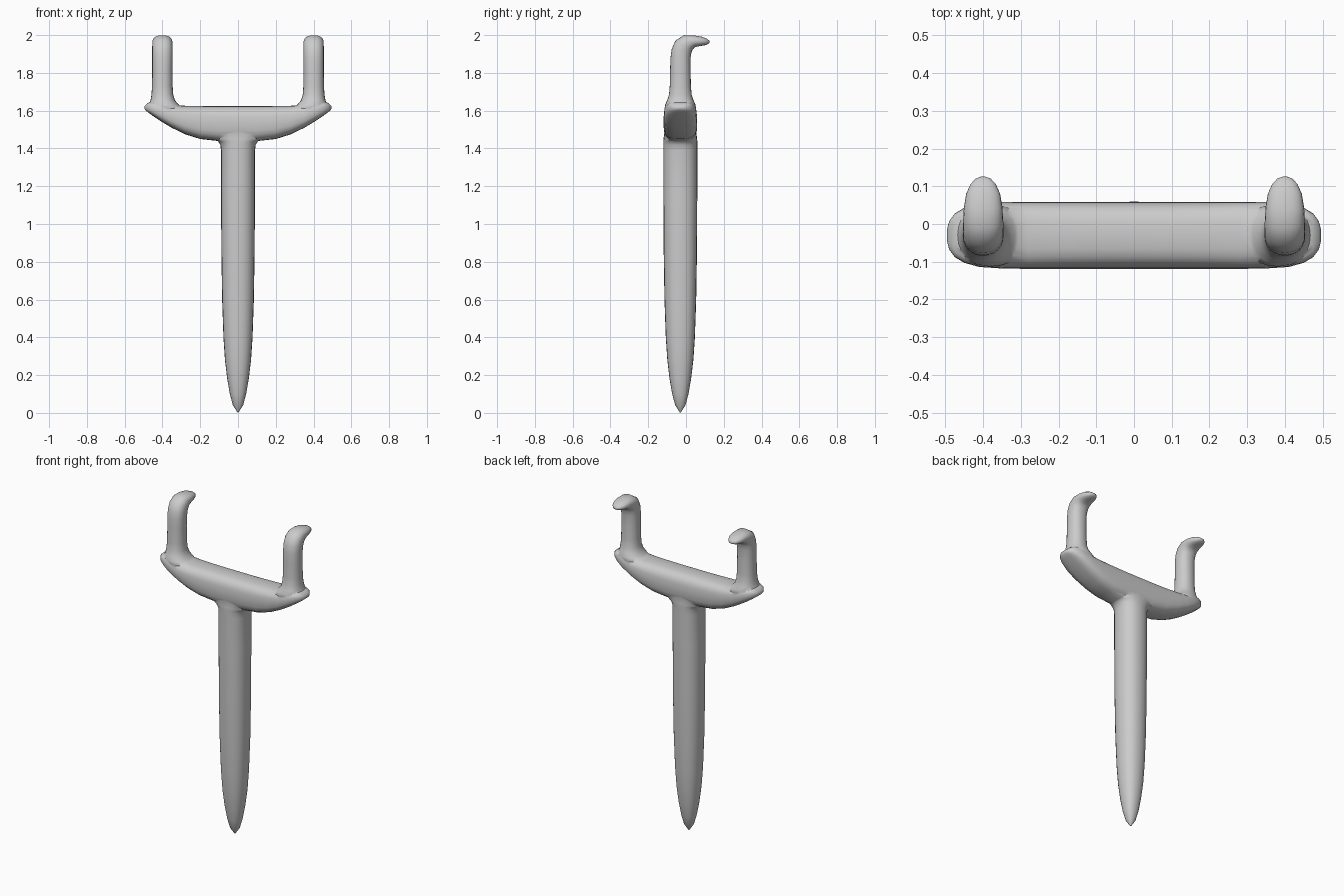
import bpy, bmesh, math
from mathutils import Vector

if "Cube" in bpy.data.objects:
    bpy.data.objects.remove(bpy.data.objects["Cube"])

CY = -0.03  # centre line of the stake and crossbar in y


def loft(name, rings, n=24):
    """Rings: (centre, half-axis u, half-axis v, squareness exponent)."""
    bm = bmesh.new()
    loops = []
    for c, u, v, e in rings:
        c, u, v = Vector(c), Vector(u), Vector(v)
        loop = []
        for i in range(n):
            a = 2 * math.pi * i / n
            ca, sa = math.cos(a), math.sin(a)
            s = math.copysign(abs(ca) ** (2 / e), ca)
            t = math.copysign(abs(sa) ** (2 / e), sa)
            loop.append(bm.verts.new(c + u * s + v * t))
        loops.append(loop)
    for a, b in zip(loops, loops[1:]):
        for i in range(n):
            j = (i + 1) % n
            bm.faces.new((a[i], a[j], b[j], b[i]))
    bm.faces.new(loops[0][::-1])
    bm.faces.new(loops[-1])
    bmesh.ops.recalc_face_normals(bm, faces=bm.faces)
    me = bpy.data.meshes.new(name)
    bm.to_mesh(me)
    bm.free()
    ob = bpy.data.objects.new(name, me)
    bpy.context.collection.objects.link(ob)
    return ob


# Pointed stake: (z, half width x, half width y)
stake_profile = [(0.003, .003, .003), (.04, .027, .027), (.1, .043, .043), (.18, .057, .057),
                 (.28, .069, .069), (.4, .077, .077), (.6, .084, .084), (.85, .088, .088),
                 (1.2, .09, .09), (1.39, .09, .09), (1.42, .094, .09), (1.437, .105, .09),
                 (1.45, .13, .089), (1.52, .13, .08)]
stake = loft("stake", [((0, CY, z), (rx, 0, 0), (0, ry, 0), 2.25)
                       for z, rx, ry in stake_profile])

# Crossbar: (x, bottom z, top z, half width y)
half = [(0, 1.436, 1.624, .089), (.1, 1.439, 1.624, .089), (.2, 1.45, 1.625, .089),
        (.28, 1.475, 1.626, .089), (.35, 1.509, 1.63, .088), (.41, 1.545, 1.645, .084),
        (.45, 1.572, 1.648, .073), (.475, 1.59, 1.642, .058), (.49, 1.602, 1.63, .038),
        (.496, 1.611, 1.62, .015)]
bar_sections = [(-x, a, b, w) for x, a, b, w in half[:0:-1]] + half
crossbar = loft("crossbar", [((x, CY, (a + b) / 2), (0, w, 0), (0, 0, (b - a) / 2), 3.0)
                             for x, a, b, w in bar_sections])

# Upright prongs with flared foot: (x inner offset, x outer offset, z, half width y)
foot = [(.11, .055, 1.585, .07), (.11, .075, 1.615, .083), (.085, .072, 1.633, .08),
        (.066, .063, 1.655, .07), (.057, .058, 1.685, .06), (.054, .055, 1.73, .056),
        (.053, .054, 1.82, .054)]
# Hooked tip: (y, z, half thickness, half width x, bend angle)
hook = [(-.029, 1.88, .053, .054, 0), (-.024, 1.915, .053, .054, 12),
        (-.012, 1.943, .052, .054, 33), (.012, 1.962, .044, .053, 58),
        (.045, 1.968, .031, .051, 82), (.08, 1.967, .025, .045, 98),
        (.105, 1.964, .018, .034, 104), (.12, 1.962, .010, .02, 106), (.125, 1.961, .003, .007, 106)]


def prong(name, side):
    rings = [((side * (.4 + (o - i) / 2), CY, z), ((i + o) / 2, 0, 0), (0, w, 0), 2.2)
             for i, o, z, w in foot]
    for y, z, t, w, ang in hook:
        r = math.radians(ang)
        rings.append(((side * .4, y, z), (w, 0, 0),
                      (0, t * math.cos(r), -t * math.sin(r)), 2.3))
    return loft(name, rings)


prongs = [prong("left_prong", -1), prong("right_prong", 1)]

# Fuse everything into one skin
bpy.context.view_layer.objects.active = crossbar
for part in [stake] + prongs:
    m = crossbar.modifiers.new("fuse", 'BOOLEAN')
    m.operation = 'UNION'
    m.solver = 'EXACT'
    m.object = part
    bpy.ops.object.modifier_apply(modifier=m.name)
    bpy.data.objects.remove(part)
crossbar.name = "forked_stake"

bpy.ops.object.select_all(action='DESELECT')
crossbar.select_set(True)
bpy.ops.object.shade_smooth_by_angle(angle=math.radians(50))
